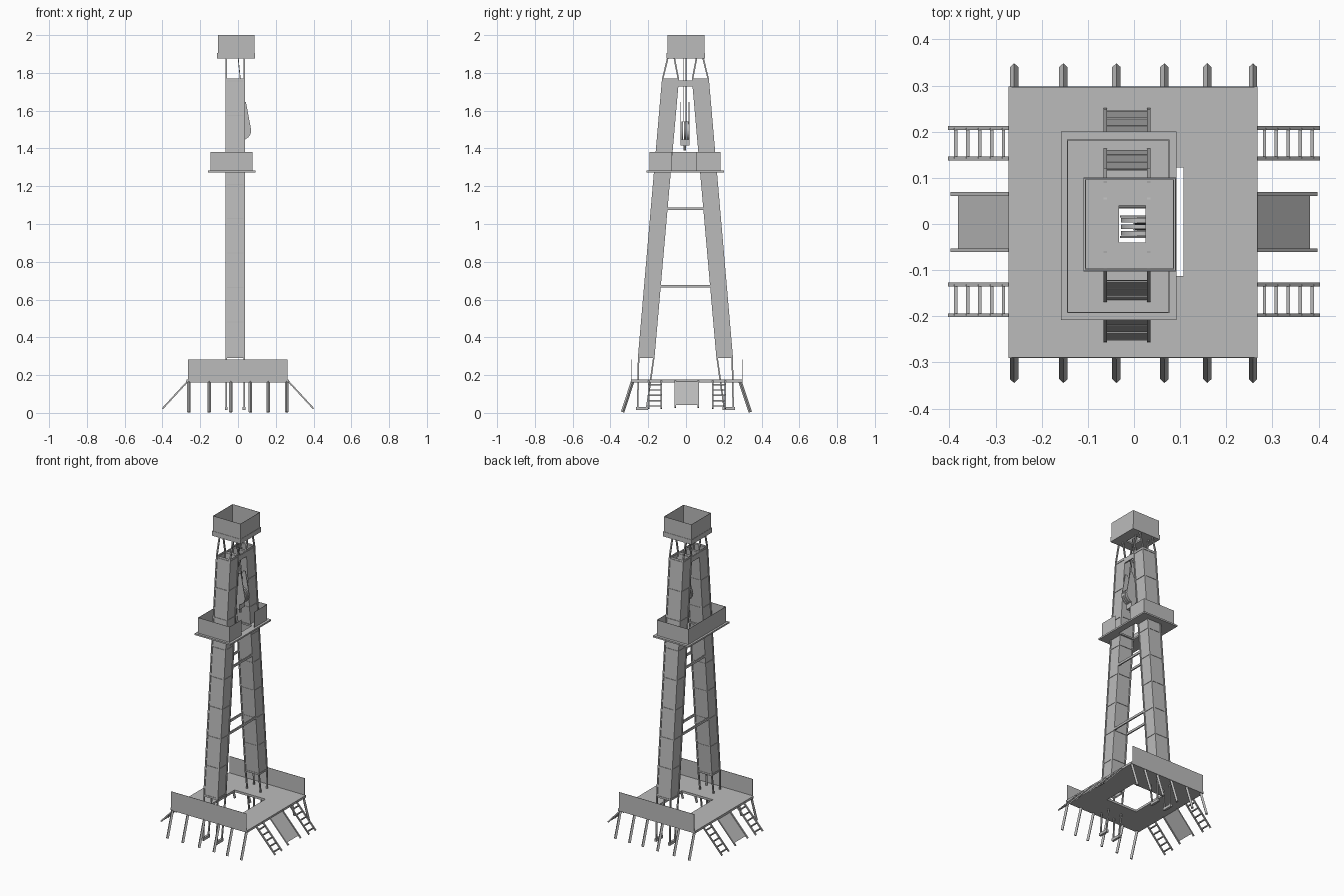
import bpy, bmesh, math
from mathutils import Vector

cube = bpy.data.objects.get("Cube")
if cube:
    bpy.data.objects.remove(cube, do_unlink=True)

steel = bpy.data.materials.new("grey_steel")
steel.use_nodes = True
GREY = (0.5, 0.5, 0.5, 1)
steel.diffuse_color = GREY
steel.node_tree.nodes["Principled BSDF"].inputs["Base Color"].default_value = GREY


def finish(bm, name):
    bmesh.ops.recalc_face_normals(bm, faces=bm.faces)
    mesh = bpy.data.meshes.new(name)
    bm.to_mesh(mesh)
    bm.free()
    mesh.materials.append(steel)
    ob = bpy.data.objects.new(name, mesh)
    bpy.context.collection.objects.link(ob)
    return ob


def add_box(bm, x0, x1, y0, y1, z0, z1):
    verts = bmesh.ops.create_cube(bm, size=1)["verts"]
    for v in verts:
        v.co = ((x0 + x1) / 2 + v.co.x * (x1 - x0),
                (y0 + y1) / 2 + v.co.y * (y1 - y0),
                (z0 + z1) / 2 + v.co.z * (z1 - z0))


def add_bar(bm, a, b, width, sides=4, turn=0.0):
    a, b = Vector(a), Vector(b)
    d = (b - a).normalized()
    ref = Vector((1, 0, 0)) if abs(d.x) < 0.5 else Vector((0, 1, 0))
    u = (ref - d * ref.dot(d)).normalized()
    w = d.cross(u)
    rings = []
    for p in (a, b):
        angles = [turn + math.tau * (i + 0.5) / sides for i in range(sides)]
        r = width / 2 / math.cos(math.pi / sides)
        rings.append([bm.verts.new(p + (u * math.cos(t) + w * math.sin(t)) * r) for t in angles])
    bm.faces.new(rings[0])
    bm.faces.new(rings[1])
    for i in range(sides):
        j = (i + 1) % sides
        bm.faces.new((rings[0][i], rings[0][j], rings[1][j], rings[1][i]))


def add_frame(bm, outer, hole, z0, z1):
    """Flat deck with a rectangular opening; rectangles are x0, x1, y0, y1."""
    ox0, ox1, oy0, oy1 = outer
    hx0, hx1, hy0, hy1 = hole
    add_box(bm, ox0, hx0, oy0, oy1, z0, z1)
    add_box(bm, hx1, ox1, oy0, oy1, z0, z1)
    add_box(bm, hx0, hx1, oy0, hy0, z0, z1)
    add_box(bm, hx0, hx1, hy1, oy1, z0, z1)


def wall_strip(name, points, z0, z1, close=False):
    """Thin upright wall following a plan path."""
    bm = bmesh.new()
    pts = points + points[:1] if close else points
    T = 0.001
    for (ax, ay), (bx, by) in zip(pts, pts[1:]):
        add_box(bm, min(ax, bx) - T, max(ax, bx) + T, min(ay, by) - T, max(ay, by) + T, z0, z1)
    return finish(bm, name)


# Tower legs: inner and outer distance from the middle at each height
SECTIONS = [(0.02, 0.206, 0.253), (0.29, 0.168, 0.248), (1.77, 0.038, 0.120), (1.885, 0.060, 0.092)]
LEG_X = (-0.062, 0.032)
SHIFT = -0.003


def leg_at(z):
    _, (za, ia, oa), (zb, ib, ob), _ = SECTIONS
    t = (z - za) / (zb - za)
    return ia + (ib - ia) * t, oa + (ob - oa) * t


for side, label in ((-1, "front"), (1, "back")):
    # Corner rods, running past the cladding at both ends
    bm = bmesh.new()
    for x in LEG_X:
        for k in (1, 2):
            for s, e in zip(SECTIONS, SECTIONS[1:]):
                add_bar(bm, (x, side * s[k] + SHIFT, s[0]), (x, side * e[k] + SHIFT, e[0]), 0.008)
        add_box(bm, x - 0.007, x + 0.007, side * 0.23 + SHIFT - 0.033,
                side * 0.23 + SHIFT + 0.033, 0.015, 0.032)
    finish(bm, label + "_leg_rods")

    # Sheet cladding around the leg
    bm = bmesh.new()
    rings = []
    for z, yi, yo in SECTIONS[1:3]:
        plan = [(LEG_X[0], yi), (LEG_X[1], yi), (LEG_X[1], yo), (LEG_X[0], yo)]
        rings.append([bm.verts.new((x, side * y + SHIFT, z)) for x, y in plan])
    for i in range(4):
        j = (i + 1) % 4
        bm.faces.new((rings[0][i], rings[0][j], rings[1][j], rings[1][i]))
    finish(bm, label + "_leg_cladding")

    # Slim rungs at the cladding seams
    bm = bmesh.new()
    for n in range(9):
        z = 0.30 + n * 0.182
        yi, yo = (side * y + SHIFT for y in leg_at(z))
        for y in (yi, yo):
            add_bar(bm, (LEG_X[0], y, z), (LEG_X[1], y, z), 0.005)
        for x in LEG_X:
            add_bar(bm, (x, yi, z), (x, yo, z), 0.005)
    finish(bm, label + "_leg_rungs")

# Cross braces joining the two legs
bm = bmesh.new()
for z, w in ((0.67, 0.014), (1.08, 0.014), (1.745, 0.032)):
    reach = leg_at(z)[0]
    for x in LEG_X:
        add_box(bm, x - 0.004, x + 0.004, -reach + SHIFT, reach + SHIFT, z - w / 2, z + w / 2)
finish(bm, "cross_braces")

# Base deck with its central opening and end walls
bm = bmesh.new()
add_frame(bm, (-0.272, 0.268, -0.29, 0.298), (-0.11, 0.107, -0.113, 0.122), 0.162, 0.176)
finish(bm, "base_deck")
for y, label in ((-0.289, "front"), (0.297, "back")):
    wall_strip(label + "_base_wall", [(-0.265, y), (0.26, y)], 0.17, 0.282)

# Slanted struts under the base deck
bm = bmesh.new()
for x in (-0.26, -0.153, -0.038, 0.066, 0.159, 0.258):
    for side in (-1, 1):
        add_bar(bm, (x, side * 0.285 + 0.002, 0.165), (x, side * 0.338 + 0.002, 0.004),
                0.013, turn=math.pi / 4)
finish(bm, "deck_struts")

# Ladders and loading ramps on both sides
for side, label in ((1, "left"), (-1, "right")):
    TOP, FOOT = Vector((side * 0.262, 0, 0.172)), Vector((side * 0.40, 0, 0.022))

    def on_slope(t, y):
        p = TOP.lerp(FOOT, t)
        return (p.x, y, p.z)

    bm = bmesh.new()
    for y0, y1 in ((0.142, 0.208), (-0.198, -0.131)):
        for y in (y0, y1):
            add_bar(bm, on_slope(0, y), on_slope(1, y), 0.008)
        for n in range(5):
            t = 0.15 + n * 0.188
            add_bar(bm, on_slope(t, y0), on_slope(t, y1), 0.007)
    finish(bm, label + "_ladders")

    bm = bmesh.new()
    for y in (-0.057, 0.065):
        add_bar(bm, on_slope(0, y), on_slope(0.96, y), 0.008)
    lo, hi = on_slope(0, 0), on_slope(0.87, 0)
    quad = [bm.verts.new((p[0], y, p[2])) for p, y in
            ((lo, -0.057), (lo, 0.065), (hi, 0.065), (hi, -0.057))]
    bm.faces.new(quad)
    finish(bm, label + "_ramp")

# Working platform with a wall broken by a gap on the left
bm = bmesh.new()
add_frame(bm, (-0.158, 0.092, -0.208, 0.20), (-0.06, 0.05, -0.075, 0.07), 1.272, 1.282)
finish(bm, "platform_deck")
wall_strip("platform_wall", [(0.076, -0.075), (0.076, -0.192), (-0.144, -0.192),
                             (-0.144, 0.182), (0.076, 0.182), (0.076, 0.055)], 1.28, 1.38)

# Crown box at the top
bm = bmesh.new()
add_frame(bm, (-0.11, 0.09, -0.103, 0.101), (-0.033, 0.025, -0.04, 0.04), 1.875, 1.885)
finish(bm, "crown_floor")
for name, grow, z0, z1 in (("crown_wall", 0, 1.88, 2.0), ("crown_skirt", 0.004, 1.875, 1.905)):
    x0, x1, y0, y1 = -0.105 - grow, 0.086 + grow, -0.098 - grow, 0.096 + grow
    wall_strip(name, [(x0, y0), (x1, y0), (x1, y1), (x0, y1)], z0, z1, close=True)

# Travelling block: sheaves, tapered side plates, hook and cables
HUB = Vector((0.02, SHIFT - 0.003, 1.495))
bm = bmesh.new()
for dy in (-0.014, 0, 0.014):
    add_bar(bm, HUB + Vector((0, dy - 0.005, 0)), HUB + Vector((0, dy + 0.005, 0)), 0.096, sides=24)
block = finish(bm, "block_sheaves")

bm = bmesh.new()
for dy in (-0.022, 0.022):
    outline = [(0.05 * math.cos(a), 0.05 * math.sin(a))
               for a in (math.radians(160 + 22 * n) for n in range(11))]
    outline += [(0.022, 0.15), (0.006, 0.15)]
    face = bm.faces.new([bm.verts.new(HUB + Vector((x, dy - 0.002, z))) for x, z in outline])
    moved = bmesh.ops.extrude_face_region(bm, geom=[face])["geom"]
    bmesh.ops.translate(bm, vec=(0, 0.004, 0),
                        verts=[g for g in moved if isinstance(g, bmesh.types.BMVert)])
finish(bm, "block_plates")

bm = bmesh.new()
add_box(bm, HUB.x - 0.012, HUB.x + 0.012, HUB.y - 0.024, HUB.y + 0.024, 1.415, 1.447)
add_bar(bm, (HUB.x, HUB.y, 1.42), (HUB.x, HUB.y, 1.388), 0.014, sides=8)
finish(bm, "block_hook")

bm = bmesh.new()
for dy in (-0.006, 0.006):
    add_bar(bm, (0.0, HUB.y + dy, 1.89), (0.034, HUB.y + dy, 1.54), 0.004, sides=6)
finish(bm, "hoist_cables")

# Round parts shade smoothly, edges stay crisp
bpy.ops.object.select_all(action="DESELECT")
block.select_set(True)
bpy.context.view_layer.objects.active = block
bpy.ops.object.shade_smooth_by_angle()
